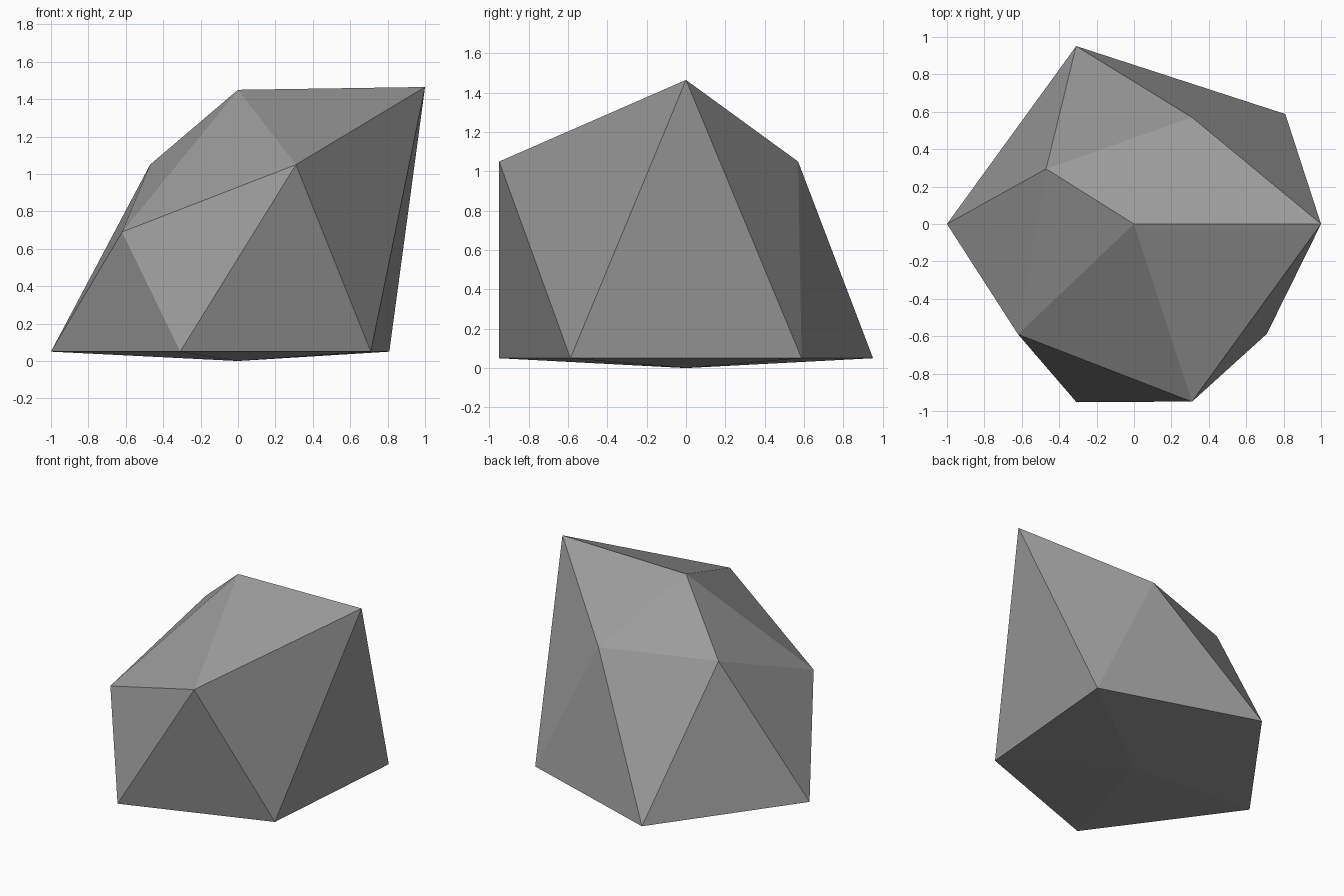
import bpy, bmesh, math

if "Cube" in bpy.data.objects:
    bpy.data.objects.remove(bpy.data.objects["Cube"])

bm = bmesh.new()

# Bottom and top points
base = bm.verts.new((0, 0, 0))
peak = bm.verts.new((0, 0, 1.45))

# Lower ring: regular pentagon, one corner pulled in
lower = []
for i in range(5):
    a = math.radians(36 + 72 * i)
    lower.append(bm.verts.new((0.71 if i == 4 else math.cos(a), math.sin(a), 0.05)))

# Upper ring: irregular shoulder of the stone
upper = [bm.verts.new(p) for p in (
    (1, 0, 1.465), (0.31, 0.57, 1.05), (-0.47, 0.295, 1.05),
    (-0.62, -0.59, 0.69), (0.31, -0.95, 1.05))]

# Icosahedron-style facets: cap, sides and underside
for i in range(5):
    j = (i + 1) % 5
    bm.faces.new((peak, upper[i], upper[j]))
    bm.faces.new((upper[i], lower[i], upper[j]))
    bm.faces.new((lower[i], lower[j], upper[j]))
    bm.faces.new((base, lower[j], lower[i]))
bmesh.ops.recalc_face_normals(bm, faces=bm.faces)

mesh = bpy.data.meshes.new("rock")
bm.to_mesh(mesh)
bm.free()

# Stone colour
mat = bpy.data.materials.new("stone grey")
mat.diffuse_color = (0.33, 0.33, 0.33, 1)
mat.use_nodes = True
mat.node_tree.nodes["Principled BSDF"].inputs["Base Color"].default_value = mat.diffuse_color
mesh.materials.append(mat)
bpy.context.collection.objects.link(bpy.data.objects.new("rock", mesh))
